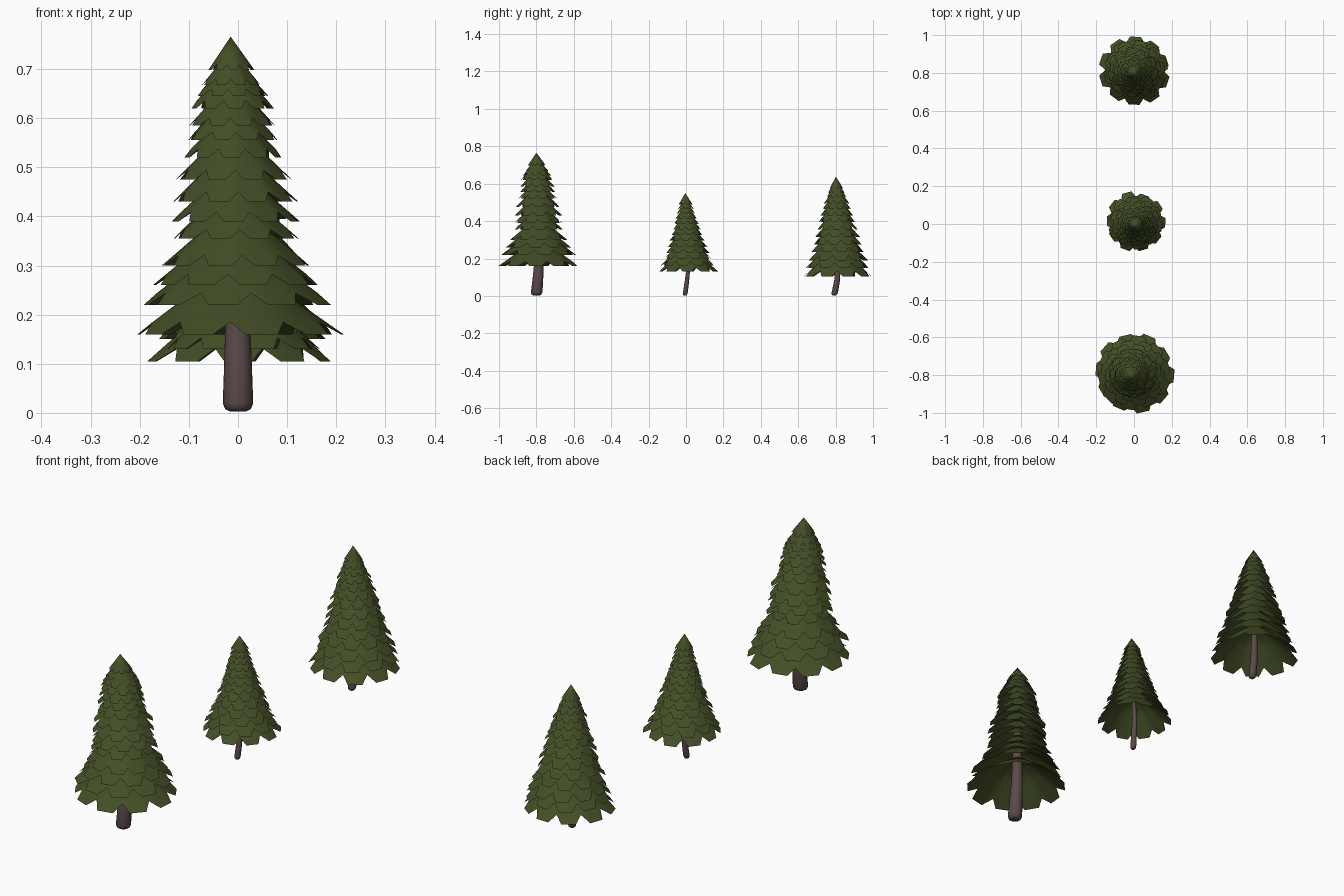
import bpy, bmesh, math, random
from mathutils import Vector

if "Cube" in bpy.data.objects:
    bpy.data.objects.remove(bpy.data.objects["Cube"])

random.seed(4)


def material(name, rgb):
    m = bpy.data.materials.new(name)
    m.diffuse_color = (*rgb, 1)
    m.use_nodes = True
    m.node_tree.nodes["Principled BSDF"].inputs["Base Color"].default_value = m.diffuse_color
    return m


GREEN = material("needle green", (0.056, 0.076, 0.019))
BROWN = material("bark brown", (0.105, 0.068, 0.068))


def lerp_table(table, z):
    """Linear interpolation in rows of (z, values...)."""
    if z <= table[0][0]:
        return table[0][1:]
    for a, b in zip(table, table[1:]):
        if z <= b[0]:
            t = (z - a[0]) / (b[0] - a[0])
            return tuple(p + (q - p) * t for p, q in zip(a[1:], b[1:]))
    return table[-1][1:]


def finish(bm, name, mat, angle):
    me = bpy.data.meshes.new(name)
    bm.normal_update()
    bm.to_mesh(me)
    bm.free()
    me.materials.append(mat)
    ob = bpy.data.objects.new(name, me)
    bpy.context.collection.objects.link(ob)
    bpy.ops.object.select_all(action='DESELECT')
    ob.select_set(True)
    bpy.context.view_layer.objects.active = ob
    bpy.ops.object.shade_smooth_by_angle(angle=math.radians(angle))


def bridge(bm, a, b):
    n = len(a)
    for i in range(n):
        bm.faces.new((a[i], a[(i + 1) % n], b[(i + 1) % n], b[i]))


# Bent, tapering trunk with a rounded foot
def make_trunk(name, path, r, top):
    bm = bmesh.new()
    rings = []
    levels = [(0.003, .55), (0.008, .85), (0.02, 1.0)]
    levels += [(0.02 + (top - 0.02) * k / 8, 1 - 0.8 * k / 8) for k in range(1, 9)]
    for z, f in levels:
        x, y = lerp_table(path, z)
        rings.append([bm.verts.new((x + r * f * math.cos(i * math.tau / 16),
                                    y + r * f * math.sin(i * math.tau / 16), z))
                      for i in range(16)])
    for a, b in zip(rings, rings[1:]):
        bridge(bm, a, b)
    bm.faces.new(rings[0][::-1])
    bm.faces.new(rings[-1])
    finish(bm, name, BROWN, 50)


# Stacked open skirts with scalloped rims
def make_foliage(name, path, profile, levels, apex, slopes, lobes=10):
    bm = bmesh.new()
    last = len(levels) - 1
    for k, z in enumerate(levels):
        r = lerp_table(profile, z)[0]
        cx, cy = lerp_table(path, z)
        s = slopes[0] + (slopes[1] - slopes[0]) * k / last
        z_top = apex if k == last else min(z + s * r, apex - 0.008)
        tip = Vector((*lerp_table(path, z_top), z_top))
        turn = random.uniform(0, math.tau)
        rim = []
        for i in range(lobes):
            size = random.uniform(0.95, 1.03)
            for off, f in ((0, 0.84), (0.25, 1.0), (0.75, 1.0)):
                a = turn + (i + off) * math.tau / lobes
                rf = r * f * (size if off else 1)
                rise = (z_top - z) * (1 - f)
                rim.append(Vector((cx + rf * math.cos(a), cy + rf * math.sin(a), z + rise)))
        outer = [bm.verts.new(p) for p in rim]
        mid = [bm.verts.new(p.lerp(tip, 0.5)) for p in rim]
        bridge(bm, outer, mid)
        top = bm.verts.new(tip)
        for i in range(len(mid)):
            bm.faces.new((mid[i], mid[(i + 1) % len(mid)], top))
    finish(bm, name, GREEN, 40)


# Large tree with a wide flared base
path = [(0, 0, -.80), (.17, .0, -.785), (.45, -.008, -.79), (.766, -.015, -.80)]
make_trunk("large_trunk", path, 0.031, 0.72)
make_foliage("large_foliage", path,
             [(.16, .213), (.22, .197), (.26, .173), (.30, .153), (.355, .132), (.43, .128),
              (.475, .118), (.52, .103), (.585, .089), (.62, .086), (.665, .062), (.70, .046)],
             [.16, .22, .26, .30, .355, .39, .43, .475, .52, .555, .585, .62, .645, .667, .698],
             .766, (.72, 1.25))

# Small tree
path = [(0, 0, -.006), (.13, .006, .012), (.30, .01, .006), (.55, .01, -.004)]
make_trunk("small_trunk", path, 0.013, 0.50)
make_foliage("small_foliage", path,
             [(.13, .158), (.20, .128), (.30, .092), (.40, .062), (.48, .037)],
             [.13, .163, .197, .23, .262, .295, .325, .355, .385, .413, .44, .465, .488],
             .55, (.9, 1.5))

# Medium tree
path = [(0, 0, .792), (.105, .004, .812), (.35, .004, .81), (.637, 0, .802)]
make_trunk("medium_trunk", path, 0.017, 0.58)
make_foliage("medium_foliage", path,
             [(.105, .186), (.20, .155), (.30, .124), (.40, .096), (.50, .066), (.575, .037)],
             [.105, .15, .19, .235, .275, .315, .355, .395, .43, .465, .495, .525, .55, .573],
             .637, (.9, 1.5))
